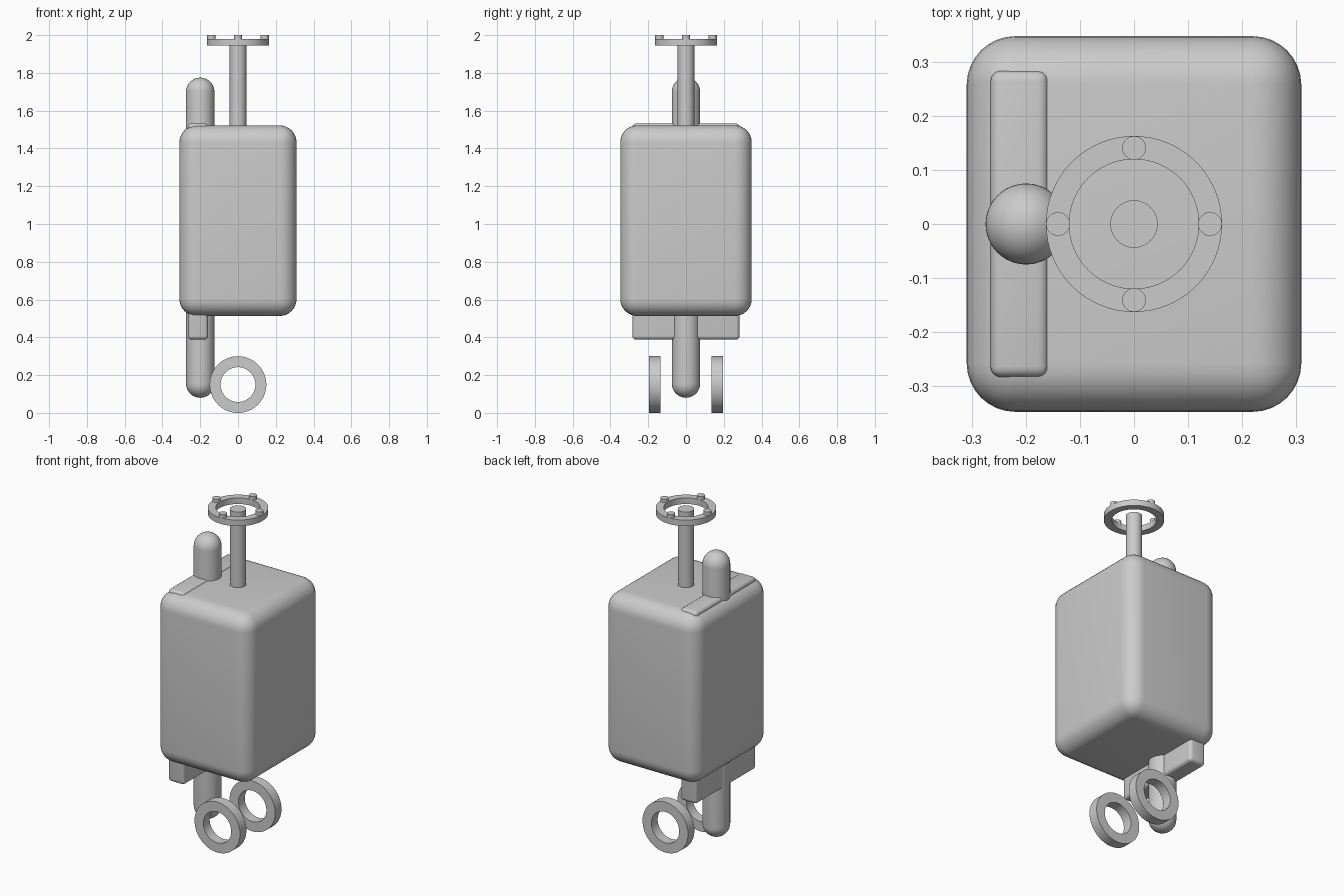
import bpy, math
from mathutils import Vector

cube = bpy.data.objects.get("Cube")
if cube:
    bpy.data.objects.remove(cube, do_unlink=True)

grey = bpy.data.materials.new("plain_grey")
grey.use_nodes = True
grey.diffuse_color = (0.6, 0.6, 0.6, 1)
grey.node_tree.nodes["Principled BSDF"].inputs["Base Color"].default_value = (0.6, 0.6, 0.6, 1)


def finish(name):
    ob = bpy.context.object
    ob.name = ob.data.name = name
    ob.data.materials.clear()
    ob.data.materials.append(grey)
    bpy.ops.object.shade_smooth_by_angle(angle=math.radians(35))
    return ob


def rounded_box(name, low, high, radius, segments):
    low, high = Vector(low), Vector(high)
    bpy.ops.mesh.primitive_cube_add(size=1, location=(low + high) / 2)
    bpy.context.object.scale = high - low
    bpy.ops.object.transform_apply(location=False, rotation=False, scale=True)
    bevel = bpy.context.object.modifiers.new("round_edges", 'BEVEL')
    bevel.width, bevel.segments = radius, segments
    bpy.ops.object.modifier_apply(modifier=bevel.name)
    return finish(name)


def cylinder(name, x, y, bottom, top, radius, sides=32):
    bpy.ops.mesh.primitive_cylinder_add(vertices=sides, radius=radius, depth=top - bottom,
                                        location=(x, y, (bottom + top) / 2))
    return finish(name)


def lathe(name, profile, location, rotation=(0, 0, 0), closed=True, sides=64):
    """Spin a radius/height profile around the local z axis."""
    n = len(profile)
    verts = [(r * math.cos(a), r * math.sin(a), z)
             for a in (math.tau * i / sides for i in range(sides)) for r, z in profile]
    faces = []
    for i in range(sides):
        j = (i + 1) % sides
        for k in range(n if closed else n - 1):
            m = (k + 1) % n
            faces.append((i * n + k, j * n + k, j * n + m, i * n + m))
    if not closed:
        faces.append([i * n for i in reversed(range(sides))])
        faces.append([i * n + n - 1 for i in range(sides)])
    mesh = bpy.data.meshes.new(name)
    mesh.from_pydata(verts, [], faces)
    ob = bpy.data.objects.new(name, mesh)
    bpy.context.collection.objects.link(ob)
    ob.location, ob.rotation_euler = location, rotation
    bpy.ops.object.select_all(action='DESELECT')
    ob.select_set(True)
    bpy.context.view_layer.objects.active = ob
    return finish(name)


def ring(name, outer, inner, width, location, rotation=(0, 0, 0)):
    h = width / 2
    return lathe(name, [(inner, -h), (outer, -h), (outer, h), (inner, h)], location, rotation)


# Main body and the slab set into its side
rounded_box("body", (-0.31, -0.348, 0.513), (0.31, 0.348, 1.522), 0.09, 8)
rounded_box("side_slab", (-0.266, -0.284, 0.388), (-0.158, 0.284, 1.532), 0.02, 4)

# Round-ended post passing through the slab
R, LOW, HIGH = 0.075, 0.08, 1.775
arc = [math.radians(a) for a in range(2, 91, 8)]
profile = [(R * math.sin(a), LOW + R - R * math.cos(a)) for a in arc]
profile += [(R * math.sin(a), HIGH - R + R * math.cos(a)) for a in reversed(arc)]
lathe("round_post", profile, (-0.2, 0, 0), closed=False, sides=48)

# Wheels
for side, y in (("front", -0.165), ("back", 0.165)):
    ring(side + "_wheel", 0.15, 0.092, 0.06, (0, y, 0.15), (math.pi / 2, 0, 0))

# Stem, handwheel ring and its pegs
cylinder("stem", 0, 0, 1.4, 1.972, 0.044)
ring("handwheel_ring", 0.163, 0.12, 0.036, (0, 0, 1.962))
for i in range(4):
    a = i * math.pi / 2
    cylinder(f"handwheel_peg_{i + 1}", 0.141 * math.cos(a), 0.141 * math.sin(a), 1.96, 2.0, 0.022, 24)
